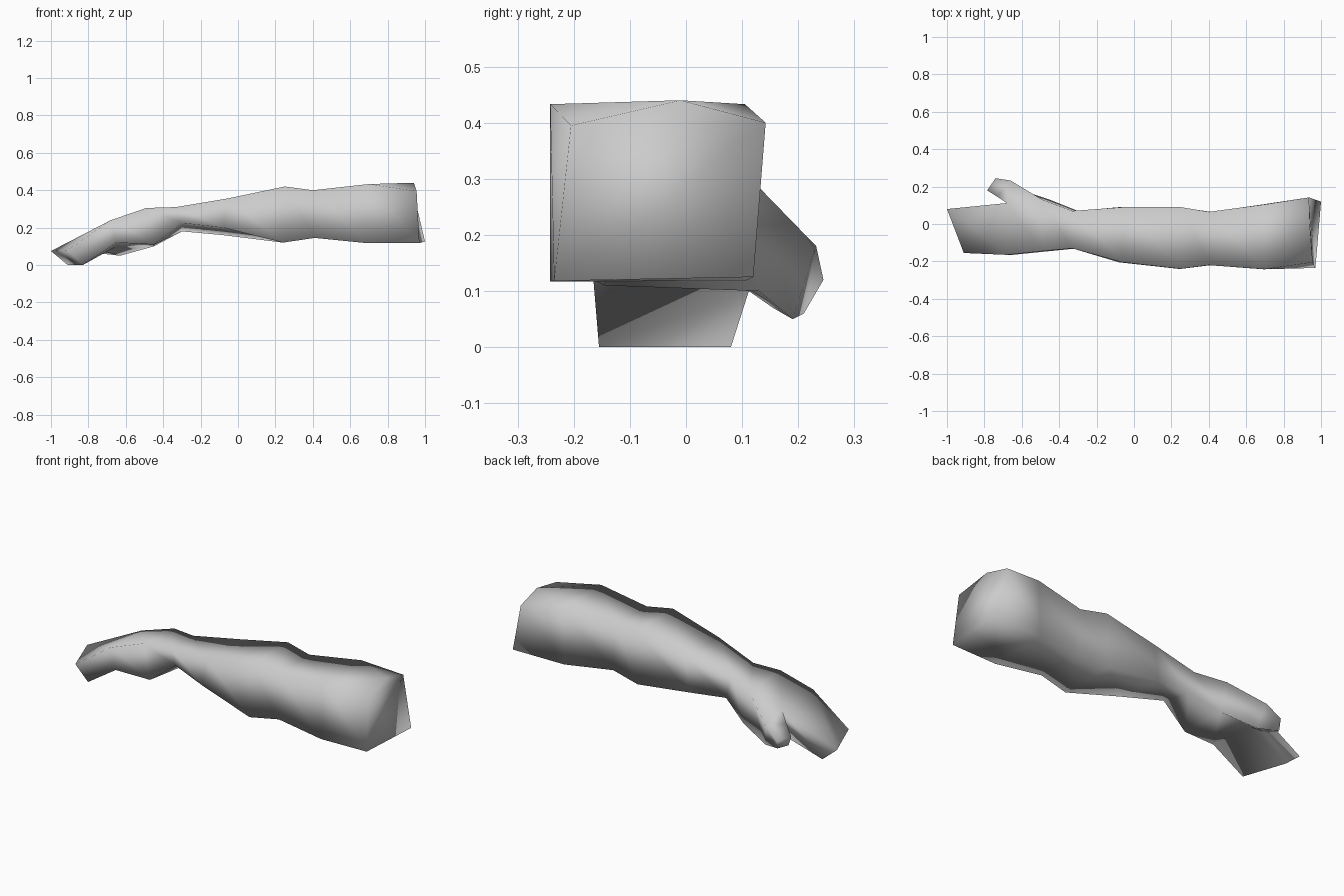
import bpy
import bmesh

cube = bpy.data.objects.get("Cube")
if cube:
    bpy.data.objects.remove(cube, do_unlink=True)

# One plain clay colour
clay = bpy.data.materials.new("clay_grey")
clay.use_nodes = True
colour = (0.6, 0.6, 0.6, 1.0)
clay.diffuse_color = colour
clay.node_tree.nodes["Principled BSDF"].inputs["Base Color"].default_value = colour

bm = bmesh.new()


def add_ring(points):
    return [bm.verts.new(p) for p in points]


def section(x_top, x_low, front, back, top, low_front, low_back):
    """Four-cornered slice: front top, back top, back low, front low."""
    return add_ring([(x_top, front, top), (x_top, back, top),
                     (x_low, back, low_back), (x_low, front, low_front)])


def bridge(first, second, skip=()):
    """Join two slices with four side faces, leaving out the skipped sides."""
    for i in range(4):
        if i not in skip:
            j = (i + 1) % 4
            bm.faces.new((first[i], first[j], second[j], second[i]))


# Shoulder end: slanted cut with a raised middle on its top edge
shoulder = add_ring([(0.955, -0.205, 0.395), (0.935, 0.142, 0.40),
                     (1.0, 0.12, 0.125), (0.97, -0.235, 0.118)])
crown = bm.verts.new((0.94, -0.01, 0.44))

# Upper arm, elbow, forearm and wrist
upper_arm = section(0.70, 0.69, -0.242, 0.105, 0.433, 0.117, 0.118)
elbow = section(0.40, 0.41, -0.22, 0.065, 0.40, 0.145, 0.145)
forearm = section(0.25, 0.24, -0.24, 0.09, 0.42, 0.12, 0.12)
mid_forearm = section(-0.06, -0.08, -0.205, 0.09, 0.355, 0.20, 0.16)
wrist = section(-0.33, -0.30, -0.13, 0.07, 0.31, 0.225, 0.18)

# Palm, knuckles and mitten-like finger end
palm = section(-0.49, -0.45, -0.145, 0.13, 0.305, 0.11, 0.10)
palm[1].co.z = 0.285
knuckles = section(-0.68, -0.65, -0.165, 0.112, 0.24, 0.12, 0.10)
knuckles[1].co.z = 0.23
finger_end = add_ring([(-0.91, -0.155, 0.08), (-1.0, 0.08, 0.075),
                       (-0.91, 0.08, 0.0), (-0.83, -0.155, 0.0)])

slices = [upper_arm, elbow, forearm, mid_forearm, wrist, palm]
for first, second in zip(slices, slices[1:]):
    bridge(first, second)
bridge(palm, knuckles, skip=(1,))
bridge(knuckles, finger_end)
bm.faces.new(finger_end)

# Close the shoulder
bridge(shoulder, upper_arm, skip=(0,))
bm.faces.new((shoulder[0], crown, upper_arm[0]))
bm.faces.new((crown, upper_arm[1], upper_arm[0]))
bm.faces.new((crown, shoulder[1], upper_arm[1]))
bm.faces.new((shoulder[0], shoulder[1], crown))
bm.faces.new((shoulder[0], shoulder[3], shoulder[1]))
bm.faces.new((shoulder[1], shoulder[3], shoulder[2]))

# Thumb grown from the open side of the palm
thumb_root = [palm[1], palm[2], knuckles[2], knuckles[1]]
thumb_joint = add_ring([(-0.66, 0.232, 0.18), (-0.63, 0.19, 0.05),
                        (-0.70, 0.155, 0.07), (-0.73, 0.145, 0.18)])
thumb_tip = add_ring([(-0.74, 0.245, 0.12), (-0.72, 0.21, 0.06),
                      (-0.775, 0.19, 0.085), (-0.785, 0.18, 0.13)])
bridge(thumb_root, thumb_joint)
bridge(thumb_joint, thumb_tip)
bm.faces.new(thumb_tip)

bmesh.ops.recalc_face_normals(bm, faces=bm.faces)
for face in bm.faces:
    face.smooth = True

mesh = bpy.data.meshes.new("arm_with_hand")
bm.to_mesh(mesh)
bm.free()
mesh.materials.append(clay)
arm = bpy.data.objects.new("arm_with_hand", mesh)
bpy.context.collection.objects.link(arm)
